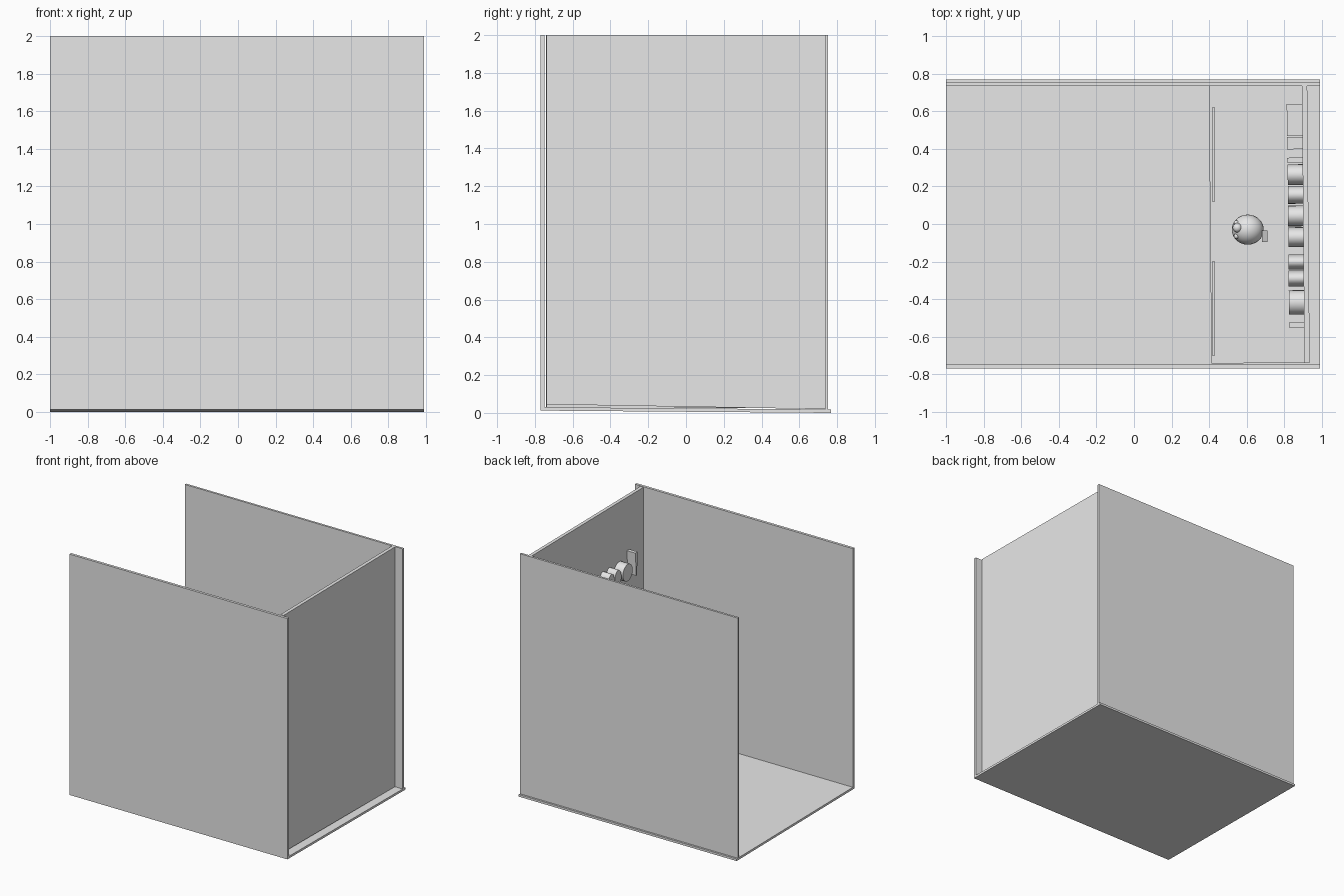
import bpy, bmesh, math
from mathutils import Vector

cube = bpy.data.objects.get("Cube")
if cube:
    bpy.data.objects.remove(cube, do_unlink=True)

grey = bpy.data.materials.new("light_grey")
grey.use_nodes = True
grey.diffuse_color = (0.8, 0.8, 0.8, 1)
grey.node_tree.nodes["Principled BSDF"].inputs["Base Color"].default_value = (0.8, 0.8, 0.8, 1)

TWIST = 0.009  # slight turn of the stage and end wall


def finish(obj, smooth=False):
    obj.data.materials.clear()
    obj.data.materials.append(grey)
    if smooth:
        bpy.ops.object.select_all(action='DESELECT')
        obj.select_set(True)
        bpy.context.view_layer.objects.active = obj
        bpy.ops.object.shade_smooth_by_angle(angle=math.radians(35))
    return obj


def prism(name, profile, x0, x1, twist=0.0, smooth=False):
    """Extrude a (y, z) profile along x."""
    bm = bmesh.new()
    face = bm.faces.new([bm.verts.new((x0, y, z)) for y, z in profile])
    result = bmesh.ops.extrude_face_region(bm, geom=[face])
    moved = [g for g in result["geom"] if isinstance(g, bmesh.types.BMVert)]
    bmesh.ops.translate(bm, verts=moved, vec=(x1 - x0, 0, 0))
    bmesh.ops.recalc_face_normals(bm, faces=bm.faces)
    mesh = bpy.data.meshes.new(name)
    bm.to_mesh(mesh)
    bm.free()
    obj = bpy.data.objects.new(name, mesh)
    bpy.context.collection.objects.link(obj)
    obj.rotation_euler.z = twist
    return finish(obj, smooth)


def rect(y0, y1, z0, z1):
    return [(y0, z0), (y1, z0), (y1, z1), (y0, z1)]


def oval(y0, y1, z0, z1, n=24):
    cy, cz, ry, rz = (y0 + y1) / 2, (z0 + z1) / 2, (y1 - y0) / 2, (z1 - z0) / 2
    return [(cy + ry * math.cos(t), cz + rz * math.sin(t))
            for t in (math.tau * i / n for i in range(n))]


def ball(name, place, size):
    bpy.ops.mesh.primitive_uv_sphere_add(segments=32, ring_count=16, location=place)
    obj = bpy.context.object
    obj.name = name
    obj.scale = size
    return finish(obj, True)


# Enclosure: gently sloping floor, two long walls, one end wall
prism("floor", [(-0.755, 0.012), (0.768, 0), (0.768, 0.018), (-0.755, 0.03)], -1, 0.99)
prism("front_wall", rect(-0.77, -0.748, 0.012, 2), -1, 0.99)
prism("back_wall", rect(0.735, 0.753, 0.015, 2), -1, 0.99)
prism("end_wall", [(-0.748, 0.045), (0.735, 0.02), (0.735, 2), (-0.748, 2)],
      0.9, 0.928, TWIST)

# Raised stage with a rail panel each side of the central gap
STAGE = 0.3
prism("stage", rect(-0.746, 0.734, 0.025, STAGE), 0.405, 0.9, TWIST)
for name, y0, y1 in (("left_rail", 0.12, 0.62), ("right_rail", -0.7, -0.2)):
    prism(name, rect(y0, y1, STAGE, STAGE + 0.2), 0.415, 0.43)

# Row of raised wall ornaments
LOW, MID, HIGH = 1.37, 1.51, 1.56
prism("ornament_panel", rect(0.46, 0.63, LOW, HIGH), 0.818, 0.904, TWIST)
for y0, y1 in ((0.39, 0.455), (0.32, 0.345)):
    prism("ornament_bar", rect(y0, y1, LOW, MID), 0.818, 0.904, TWIST)
for y0, y1 in ((0.2, 0.31), (0.1, 0.195), (-0.02, 0.09), (-0.13, -0.025),
               (-0.25, -0.17), (-0.34, -0.255), (-0.49, -0.36)):
    prism("ornament_oval", oval(y0, y1, LOW, MID), 0.82, 0.908, TWIST, True)
prism("ornament_peg", [(-0.55, LOW), (-0.54, LOW), (-0.53, HIGH), (-0.56, HIGH)],
      0.823, 0.908, TWIST)

# Round figure on the stage, looking towards the open end
centre = Vector((0.605, -0.03, STAGE + 0.08))
ball("figure_body", centre, (0.085, 0.08, 0.08))
ball("figure_nose", centre + Vector((-0.055, 0.01, 0.055)), (0.025, 0.025, 0.025))
for name, side in (("left_eye", 1), ("right_eye", -1)):
    ball(name, centre + Vector((-0.06, side * 0.035, 0.04)), (0.014, 0.014, 0.014))
prism("figure_tail", [(-0.095, STAGE + 0.11), (-0.035, STAGE + 0.13), (-0.06, STAGE + 0.06)],
      0.68, 0.71)
